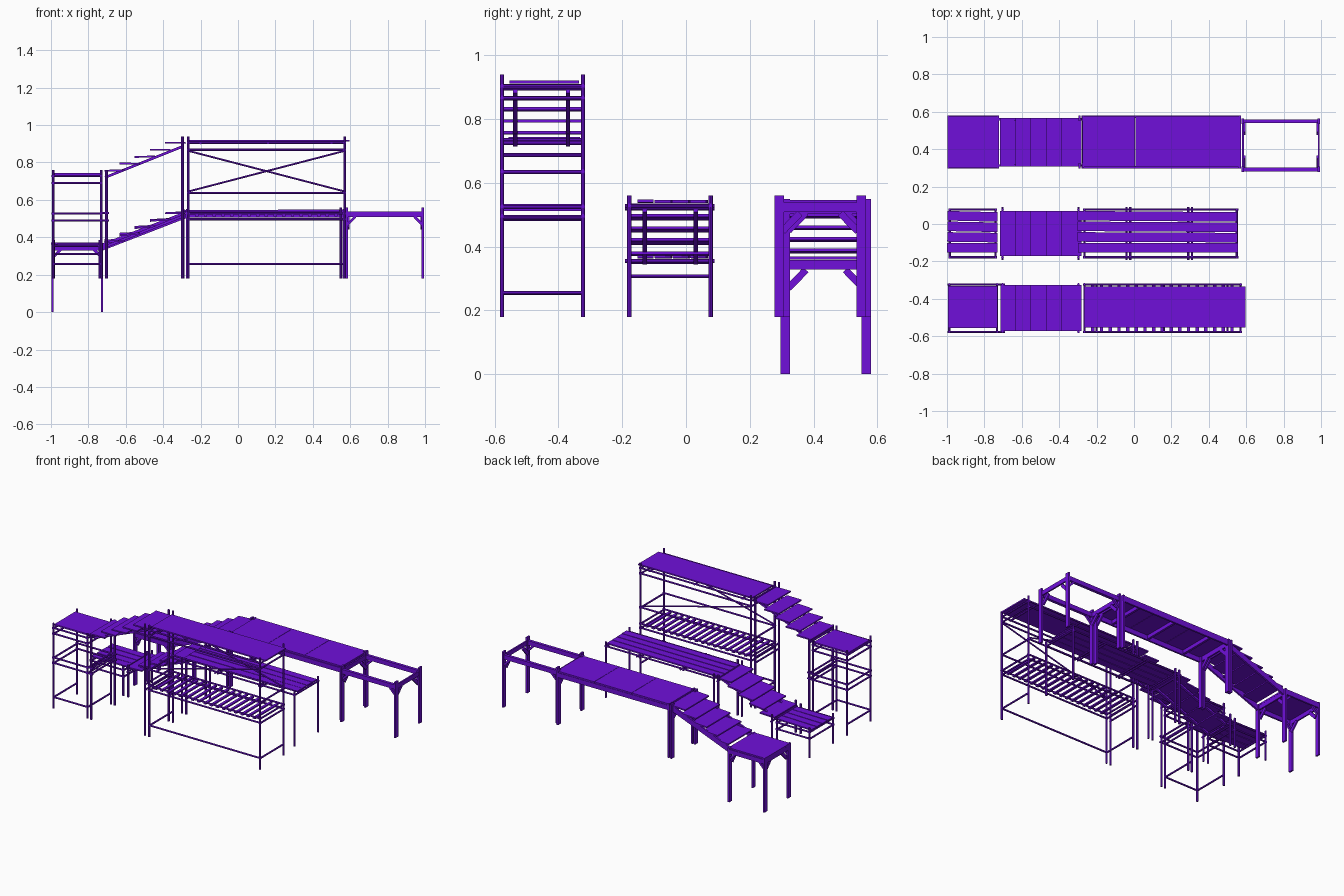
import bpy, math, random
from mathutils import Vector, Matrix

if "Cube" in bpy.data.objects:
    bpy.data.objects.remove(bpy.data.objects["Cube"])

random.seed(4)
mat = bpy.data.materials.new("purple")
mat.diffuse_color = (0.16, 0.005, 0.7, 1)
mat.use_nodes = True
mat.node_tree.nodes["Principled BSDF"].inputs["Base Color"].default_value = mat.diffuse_color


def finish(name, verts, faces):
    me = bpy.data.meshes.new(name)
    me.from_pydata(verts, [], faces)
    me.materials.append(mat)
    ob = bpy.data.objects.new(name, me)
    bpy.context.collection.objects.link(ob)
    return ob


def prism(name, a, b, ring):
    """Sweep a convex ring of (side, up) offsets from a to b."""
    a, b = Vector(a), Vector(b)
    d = (b - a).normalized()
    side = Vector((1, 0, 0)) if abs(d.z) > 0.99 else d.cross(Vector((0, 0, 1))).normalized()
    up = side.cross(d)
    n = len(ring)
    v = [p + side * s + up * t for p in (a, b) for s, t in ring]
    f = [(i, (i + 1) % n, n + (i + 1) % n, n + i) for i in range(n)]
    return finish(name, v, f + [tuple(range(n))[::-1], tuple(range(n, 2 * n))])


def pole(name, a, b, r=0.006):
    return prism(name, a, b, [(r * math.cos(k * math.pi / 4), r * math.sin(k * math.pi / 4)) for k in range(8)])


def beam(name, a, b, w, h):
    """Timber with side width w and vertical depth h."""
    return prism(name, a, b, [(-w / 2, -h / 2), (w / 2, -h / 2), (w / 2, h / 2), (-w / 2, h / 2)])


def box(name, x0, x1, y0, y1, z0, z1):
    return beam(name, (x0, (y0 + y1) / 2, (z0 + z1) / 2), (x1, (y0 + y1) / 2, (z0 + z1) / 2), y1 - y0, z1 - z0)


def posts(name, xs, ys, z0, z1):
    for x in xs:
        for y in ys:
            pole(name, (x, y, z0), (x, y, z1), 0.007)


def frame(name, x0, x1, ys, zs):
    """Horizontal rails round all four sides at each height."""
    for z in zs:
        for y in ys:
            pole(name + "_long_rail", (x0 - .008, y, z), (x1 + .008, y, z))
        for x in (x0, x1):
            pole(name + "_cross_rail", (x, ys[0] - .006, z - .003), (x, ys[1] + .006, z - .003))


def treads(name, y0, y1, z0, z1, n=5, x0=-0.66, x1=-0.335, jitter=0.004):
    for i in range(n):
        t = i / (n - 1)
        x, z = x0 + (x1 - x0) * t, z0 + (z1 - z0) * t
        e = random.uniform(-jitter, jitter)
        beam(name, (x - .055, (y0 + y1) / 2, z - e - .003), (x + .055, (y0 + y1) / 2, z + e + .003), y1 - y0, 0.009)


# Tall pole scaffold (front row)
A = (-0.577, -0.323)
posts("tall_landing_post", (-0.988, -0.732), A, 0.18, 0.76)
frame("tall_landing", -0.988, -0.732, A, (0.69, 0.728, 0.527, 0.49))
pole("tall_landing_foot_rail", (-0.988, A[0], 0.257), (-0.732, A[0], 0.257))
for x in (-0.988, -0.732):
    pole("tall_landing_foot_cross", (x, A[0], 0.255), (x, A[1], 0.255))
box("tall_landing_deck", -0.995, -0.73, -0.557, -0.332, 0.734, 0.744)
posts("tall_stair_low_post", (-0.703,), A, 0.18, 0.76)
posts("tall_stair_high_post", (-0.297,), A, 0.18, 0.94)
for x, z in ((-0.703, 0.735), (-0.297, 0.895), (-0.703, 0.527), (-0.297, 0.527), (-0.703, 0.49), (-0.297, 0.49)):
    pole("tall_stair_cross_rail", (x, A[0] - .006, z), (x, A[1] + .006, z))
for z in (0.49, 0.53):
    for y in A:
        pole("tall_stair_low_rail", (-0.732, y, z), (-0.69, y, z))
for y in (-0.535, -0.37):
    beam("tall_stair_stringer", (-0.71, y, 0.72), (-0.29, y, 0.888), 0.014, 0.014)
treads("tall_stair_tread", -0.572, -0.325, 0.757, 0.905)
posts("tall_bridge_post", (-0.265, 0.57), A, 0.18, 0.94)
frame("tall_bridge", -0.265, 0.57, A, (0.905, 0.868, 0.637, 0.527, 0.497))
pole("tall_bridge_foot_rail", (-0.265, A[0], 0.257), (0.57, A[0], 0.257))
for x in (-0.265, 0.57):
    pole("tall_bridge_foot_cross", (x, A[0], 0.255), (x, A[1], 0.255))
pole("tall_brace_front", (-0.265, A[0], 0.645), (0.57, A[0], 0.862), 0.005)
pole("tall_brace_back", (-0.265, A[1], 0.862), (0.57, A[1], 0.645), 0.005)
for x in (-0.2, 0.16, 0.5):
    pole("tall_deck_joist", (x, A[0] - .006, 0.903), (x, A[1] + .006, 0.903))
for i in range(17):
    x = -0.22 + i * 0.0465
    box("lower_rung", x - .009, x + .009, A[0], A[1], 0.512, 0.521)
box("tall_bridge_deck", -0.265, 0.595, -0.553, -0.335, 0.912, 0.921)

# Low pole scaffold (middle row)
B = (-0.178, 0.077)
posts("low_landing_post", (-0.985, -0.74), B, 0.18, 0.385)
frame("low_landing", -0.985, -0.74, B, (0.31, 0.355))
posts("low_stair_low_post", (-0.703,), B, 0.18, 0.40)
posts("low_stair_high_post", (-0.297,), B, 0.18, 0.56)
for x, z in ((-0.703, 0.355), (-0.297, 0.52)):
    pole("low_stair_cross_rail", (x, -0.192, z), (x, 0.09, z))
for y in (-0.13, 0.03):
    beam("low_stair_stringer", (-0.71, y, 0.35), (-0.29, y, 0.515), 0.014, 0.014)
treads("low_stair_tread", -0.172, 0.07, 0.378, 0.53)
posts("low_bridge_post", (-0.265, 0.55), B, 0.18, 0.56)
frame("low_bridge", -0.265, 0.55, B, (0.53,))
for x in (-0.04, -0.02, 0.29, 0.31):
    pole("low_deck_joist", (x, -0.192, 0.527), (x, 0.09, 0.527))
for i in range(4):
    y = -0.127 + i * 0.056
    e = random.uniform(-.004, .004)
    beam("low_landing_plank", (-1.0 + abs(e), y - e, 0.367), (-0.73, y + e, 0.369), 0.051, 0.009)
    beam("low_bridge_plank", (-0.30 + e, y - e, 0.542), (0.555 + e, y + e, 0.543 + e / 2), 0.051, 0.009)

# Timber walkway (back row)
C = (0.311, 0.565)


def timber_posts(name, x, ys, z0, z1):
    for y in ys:
        box(name, x - .006, x + .006, y - .015, y + .015, z0, z1)


def cross_braces(name, x, ys, z):
    for y, s in ((ys[0], 1), (ys[1], -1)):
        beam(name, (x, y + s * .01, z - .065), (x, y + s * .065, z - .008), 0.01, 0.022)


def long_brace(name, x, s, ys, z):
    for y in ys:
        beam(name, (x, y, z - .055), (x + s * .045, y, z - .01), 0.016, 0.014)


# Landing with four long legs
for x, s in ((-0.992, 1), (-0.727, -1)):
    timber_posts("timber_landing_leg", x, C, 0.0, 0.37)
    box("timber_landing_beam", x - .005, x + .005, 0.297, 0.58, 0.328, 0.358)
    cross_braces("timber_landing_brace", x + s * .008, C, 0.335)
    long_brace("timber_landing_side_brace", x, s, C, 0.345)
for y in (0.303, 0.573):
    box("timber_landing_side", -0.992, -0.727, y - .006, y + .006, 0.33, 0.36)
box("timber_landing_deck", -0.998, -0.722, 0.302, 0.575, 0.359, 0.369)

# Stair
for y in (0.313, 0.56):
    beam("timber_stair_stringer", (-0.727, y, 0.347), (-0.28, y, 0.52), 0.012, 0.036)
treads("timber_stair_tread", 0.308, 0.566, 0.386, 0.532, jitter=0)

# Bridge with trimmed deck panels
for x, s in ((-0.292, -1), (-0.272, 1), (0.565, -1)):
    timber_posts("timber_bridge_post", x, C, 0.18, 0.55)
    box("timber_bridge_beam", x - .005, x + .005, 0.3, 0.58, 0.503, 0.535)
    cross_braces("timber_bridge_brace", x, C, 0.515)
for y in (0.303, 0.573):
    box("timber_bridge_side", -0.28, 0.572, y - .006, y + .006, 0.505, 0.537)
for i in range(3):
    x = -0.276 + i * 0.283
    box("timber_deck_panel", x, x + .281, 0.304, 0.576, 0.537, 0.547)
    box("timber_deck_joist", x + .13, x + .145, 0.304, 0.572, 0.512, 0.537)

# Open end frame without a deck
D = (0.292, 0.549)
for x, s in ((0.582, 1), (0.988, -1)):
    timber_posts("end_frame_post", x, D, 0.18, 0.56)
    box("end_frame_cross_beam", x - .005, x + .005, 0.28, 0.562, 0.508, 0.538)
    cross_braces("end_frame_brace", x + s * .008, D, 0.513)
    long_brace("end_frame_side_brace", x, s, D, 0.52)
for y in D:
    box("end_frame_side_beam", 0.582, 0.988, y - .01, y + .01, 0.508, 0.538)
